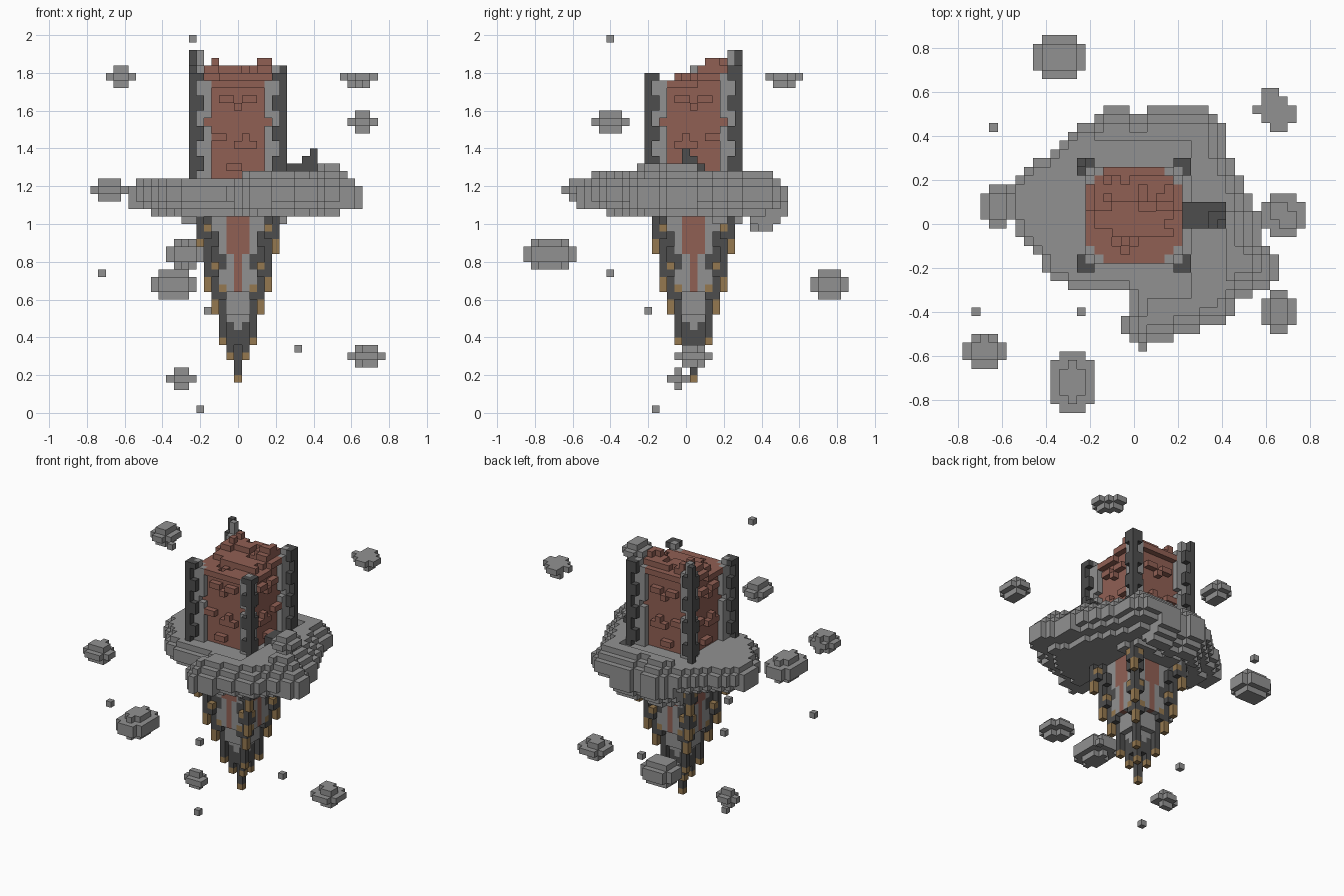
import bpy
import bmesh
import random
from mathutils import Vector

random.seed(4)
V = 0.04                        # edge length of one block
CY = 1                          # tower axis, in blocks along y

if "Cube" in bpy.data.objects:
    bpy.data.objects.remove(bpy.data.objects["Cube"])


def make_material(name, colour):
    mat = bpy.data.materials.new(name)
    mat.use_nodes = True
    mat.diffuse_color = (*colour, 1)
    mat.node_tree.nodes["Principled BSDF"].inputs["Base Color"].default_value = (*colour, 1)
    return mat


STONE = make_material("grey stone", (0.285, 0.285, 0.285))
DARK = make_material("dark stone", (0.075, 0.075, 0.075))
BRICK = make_material("red brick", (0.28, 0.115, 0.088))
GOLD = make_material("gold tips", (0.3, 0.19, 0.08))

solid = set()                   # every block in use
parts = {}                      # part name -> {block: material}


def put(part, x, y, z, mat):
    """Place one block unless the spot is already taken."""
    cell = (x, y, z)
    if cell not in solid:
        solid.add(cell)
        parts.setdefault(part, {})[cell] = mat


def column(part, x, y, low, high, mat):
    for z in range(low, high):
        put(part, x, y, z, mat)


SIGNS = [(sx, sy) for sx in (-1, 1) for sy in (-1, 1)]
TOPS = {(-1, -1): 45, (1, -1): 45, (1, 1): 46, (-1, 1): 48}

# Corner pillars with toothed edges, backed by grey quoins
for sx, sy in SIGNS:
    top = TOPS[sx, sy]
    for z in range(29, top):
        put("corner_pillars", sx * 6, CY + sy * 6, z, DARK)
        if z % 4 < 2:
            put("corner_pillars", sx * 5, CY + sy * 6, z, DARK)
            put("corner_pillars", sx * 6, CY + sy * 5, z, DARK)
        put("quoins", sx * 5, CY + sy * 5, z, STONE)
        if z < top - 1 and z % 8 != 6:
            put("quoins", sx * 4, CY + sy * 5, z, STONE)
            put("quoins", sx * 5, CY + sy * 4, z, STONE)

# Brick keep with a ruined top rising to the back
for x in range(-4, 5):
    for y in range(-4, 5):
        top = 44 + round((y + 4) * 0.28) + random.choice((-1, 0, 0, 0))
        top += 1 if abs(x) > 2 and y > 0 else 0
        column("brick_keep", x, CY + y, 29, min(top, 47), BRICK)

# Projecting bricks on each wall: (offset along the wall, height, length)
PATCHES = [(-2, 41, 2), (1, 41, 2), (0, 40, 1), (-3, 36, 2), (0, 35, 3), (1, 36, 1),
           (-1, 32, 2)]
for side in (-5, 5):
    for start, z, length in PATCHES:
        for a in range(start, start + length):
            put("projecting_bricks", a, CY + side, z, BRICK)
            put("projecting_bricks", side, CY - a, z, BRICK)
    for a in range(-3, 4):
        put("projecting_bricks", a, CY + side, 43 if side < 0 else 44, BRICK)
        put("projecting_bricks", side, CY + a, 43 + (a > 0), BRICK)

# Spire corner columns, one shrinking tier after another: (radius, low, high)
TIERS = [(5, 21, 26), (4, 16, 26), (3, 13, 23), (2, 9, 17), (1, 7, 12)]
for r, low, high in TIERS:
    for sx, sy in SIGNS:
        x, y = sx * r, CY + sy * r
        column("spire_tips", x, y, low, low + (2 if r > 2 else 1), GOLD)
        column("spire_columns", x, y, low, high, DARK)
        if r > 2:
            for z in range(low + 2, high):
                if (z - low) % 4 > 1:
                    mat = GOLD if z == low + 3 else DARK
                    put("spire_columns", x - sx, y, z, mat)
                    put("spire_columns", x, y - sy, z, mat)
column("spire_tips", 0, CY, 4, 5, GOLD)
column("spire_columns", 0, CY, 5, 9, DARK)


# Spire body with brick panels set in each face
def body_radius(z):
    return 3 if z >= 16 else 2 if z >= 13 else 1


for z in range(9, 28):
    r = body_radius(z)
    panel = 1 if z >= 21 else 0 if z >= 16 else -1
    for x in range(-r, r + 1):
        for y in range(-r, r + 1):
            brick = min(abs(x), abs(y)) <= panel
            mat = BRICK if brick else STONE if z > 10 else DARK
            put("spire_body", x, CY + y, z, mat)

# Floating island: outline in blocks, terraced above and below
OUTLINE = [(-5, 11.8), (-3.7, 12.5), (-2.5, 13.5), (-.6, 13.5), (0, 12.5), (1.4, 12.6),
           (1.5, 13.5), (7.5, 13.5), (8.7, 12.6), (10.3, 11.5), (10.5, 8.5), (11.3, 7.5),
           (11.5, 5.5), (12.5, 4.8), (13.5, 2.5), (14.5, 1.3), (14.5, -.7), (15.5, -3.5),
           (16.5, -4.3), (16.5, -6.4), (15, -7.4), (12, -8.8), (11, -10.6), (8.7, -11.6),
           (6, -12.6), (2.5, -13.4), (1.5, -14.4), (.4, -14), (-1.3, -12.5), (-.6, -7.6),
           (-6.5, -7.4), (-9, -6.4), (-10.5, -4.4), (-13.5, -.5), (-14.5, 1.3),
           (-14.5, 4.5), (-11.5, 6.7), (-10, 7.7), (-8.5, 9), (-7, 10.6)]


def inside(x, y):
    hit = False
    for (ax, ay), (bx, by) in zip(OUTLINE, OUTLINE[1:] + OUTLINE[:1]):
        if (ay > y) != (by > y) and x < ax + (y - ay) / (by - ay) * (bx - ax):
            hit = not hit
    return hit


layer = {(x, y) for x in range(-18, 19) for y in range(-18, 19) if inside(x + .01, y + .01)}
depth = 0
rim = {}
while layer:
    for c in layer:
        rim[c] = depth
    layer = {(x, y) for x, y in layer
             if {(x + 1, y), (x - 1, y), (x, y + 1), (x, y - 1)} <= layer}
    depth += 1
for (x, y), d in rim.items():
    top = 30 + min(d, 1)
    if d > 1 and (x > 6 or y < -8 or y > 9):
        top += 2 if 10 < x < 14 and d > 2 else 1
    low = 28 - (d > 0) - (d > 2) - (y > 3 and d > 5)
    if abs(x) > 13 or y < -12:
        low = min(low, 27)
    if y > 8 and abs(x) < 6:
        low = 26 - (d > 0) - (1 < d < 4)
    column("island", x, y, low, top, STONE)

# Broken dark beam lying on the island
for x in range(6, 11):
    for y in (0, 1, 2):
        column("broken_beam", x, y, 31, 34 if x > 8 and y < 2 else 33, DARK)
put("broken_beam", 10, 0, 34, DARK)

# Floating rocks, each given by its first and last block on every axis
ROCKS = [((-9, -5), (-21, -15), (19, 22)), ((-11, -6), (17, 21), (15, 18)),
         ((-17, -14), (0, 4), (43, 45)), ((-19, -15), (-16, -13), (28, 30)),
         ((14, 18), (11, 15), (43, 44)), ((15, 19), (-1, 3), (6, 8)),
         ((15, 18), (-12, -8), (37, 39)), ((-9, -6), (-2, 0), (3, 5))]
for box in ROCKS:
    mid = [(a + b) / 2 for a, b in box]
    half = [(b - a + 1) / 2 for a, b in box]
    rough = 0 if half[2] > 1.5 else 0.35
    if half[2] == 1:
        mid[2] += 0.25          # the flattest rock is widest on top
    for x in range(box[0][0], box[0][1] + 1):
        for y in range(box[1][0], box[1][1] + 1):
            chip = random.uniform(0, rough)
            for z in range(box[2][0], box[2][1] + 1):
                n = [((c - m) / h) ** 2 for c, m, h in zip((x, y, z), mid, half)]
                if n[0] + n[1] + 1.2 * n[2] + chip < 1.12:
                    put("floating_rocks", x, y, z, STONE)

# Loose single blocks
for cell in [(-6, -10, 49), (-18, -10, 18), (-4, -5, 13), (8, 1, 8), (-5, -4, 0), (-16, 11, 28)]:
    put("loose_blocks", *cell, STONE)

# Turn each part's blocks into a mesh of its exposed faces
AXES = [Vector(a) for a in ((1, 0, 0), (0, 1, 0), (0, 0, 1))]
for name, cells in parts.items():
    mats = list(dict.fromkeys(cells.values()))
    bm = bmesh.new()
    for cell, mat in cells.items():
        centre = Vector(cell) + AXES[2] / 2
        for i, n in enumerate(AXES):
            for s in (-1, 1):
                if tuple(int(c) for c in Vector(cell) + n * s) in solid:
                    continue
                u, w = AXES[(i + 1) % 3] / 2, AXES[(i + 2) % 3] / 2 * s
                p = centre + n * s / 2
                face = bm.faces.new([bm.verts.new(q * V) for q in
                                     (p - u - w, p + u - w, p + u + w, p - u + w)])
                face.material_index = mats.index(mat)
    bmesh.ops.remove_doubles(bm, verts=bm.verts, dist=V / 100)
    mesh = bpy.data.meshes.new(name)
    bm.to_mesh(mesh)
    bm.free()
    for mat in mats:
        mesh.materials.append(mat)
    bpy.context.collection.objects.link(bpy.data.objects.new(name, mesh))
